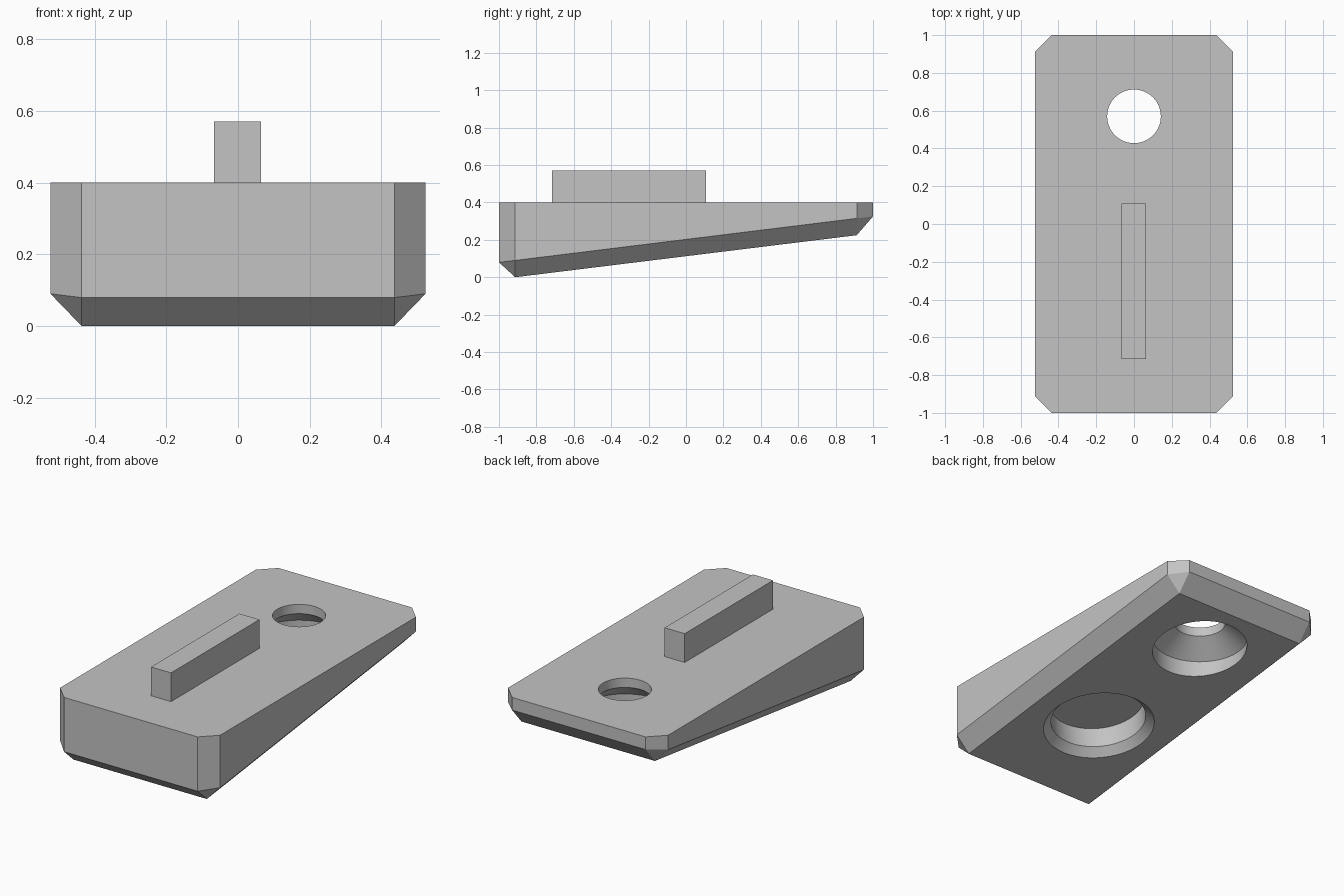
import bpy, bmesh, math
from mathutils import Matrix

if "Cube" in bpy.data.objects:
    bpy.data.objects.remove(bpy.data.objects["Cube"], do_unlink=True)

GREY = 0.55
mat = bpy.data.materials.new("plain_grey")
mat.use_nodes = True
mat.diffuse_color = (GREY, GREY, GREY, 1)
mat.node_tree.nodes["Principled BSDF"].inputs["Base Color"].default_value = (GREY, GREY, GREY, 1)

HALF_X, HALF_Y, TOP, CUT = 0.523, 1.0, 0.4, 0.087
SLOPE = 0.123


def loft(name, rings, matrix=Matrix()):
    """Skin a stack of equal-length rings and cap both ends."""
    bm = bmesh.new()
    loops = [[bm.verts.new(p) for p in ring] for ring in rings]
    for low, high in zip(loops, loops[1:]):
        for i in range(len(low)):
            j = (i + 1) % len(low)
            bm.faces.new((low[i], low[j], high[j], high[i]))
    bm.faces.new(loops[0][::-1])
    bm.faces.new(loops[-1])
    bmesh.ops.remove_doubles(bm, verts=bm.verts[:], dist=0.0001)
    bmesh.ops.recalc_face_normals(bm, faces=bm.faces[:])
    mesh = bpy.data.meshes.new(name)
    bm.to_mesh(mesh)
    bm.free()
    mesh.materials.append(mat)
    obj = bpy.data.objects.new(name, mesh)
    obj.matrix_world = matrix
    bpy.context.collection.objects.link(obj)
    return obj


def lathe(name, profile, matrix, sides=64):
    """Round cutter from (radius, height) pairs."""
    angles = [math.tau * i / sides for i in range(sides)]
    return loft(name, [[(r * math.cos(a), r * math.sin(a), z) for a in angles]
                       for r, z in profile], matrix)


def underside(y):
    return SLOPE * (y + HALF_Y - CUT)


# Wedge body: clipped rectangle, narrowed to a plain rectangle underneath
ix, iy = HALF_X - CUT, HALF_Y - CUT
outline = [(HALF_X, -iy), (HALF_X, iy), (ix, HALF_Y), (-ix, HALF_Y),
           (-HALF_X, iy), (-HALF_X, -iy), (-ix, -HALF_Y), (ix, -HALF_Y)]
base_ring = []
for x, y in outline:
    bx, by = math.copysign(ix, x), math.copysign(iy, y)
    base_ring.append((bx, by, underside(by)))
body = loft("wedge_body", [
    base_ring,
    [(x, y, underside(y) + 0.09) for x, y in outline],
    [(x, y, TOP) for x, y in outline]])

# Countersunk through hole, and chamfered blind pocket square to the underside
screw_hole = lathe("screw_hole_cutter",
                   [(0.263, -0.1), (0.263, 0.25), (0.142, 0.345), (0.142, 0.5)],
                   Matrix.Translation((0, 0.57, 0)))
POCKET_Y = -0.304
pocket = lathe("pocket_cutter",
               [(0.35, -0.04), (0.265, 0.045), (0.265, 0.168)],
               Matrix.Translation((0, POCKET_Y, underside(POCKET_Y)))
               @ Matrix.Rotation(math.atan(SLOPE), 4, "X"))

bpy.context.view_layer.update()
bpy.ops.object.select_all(action="DESELECT")
body.select_set(True)
bpy.context.view_layer.objects.active = body
for cutter in (screw_hole, pocket):
    mod = body.modifiers.new(cutter.name, "BOOLEAN")
    mod.operation = "DIFFERENCE"
    mod.solver = "EXACT"
    mod.object = cutter
    bpy.ops.object.modifier_apply(modifier=mod.name)
    bpy.data.objects.remove(cutter, do_unlink=True)
bpy.ops.object.shade_smooth_by_angle(angle=math.radians(20))

# Raised locating rib on top
rib_plan = [(-0.067, -0.716), (0.064, -0.716), (0.064, 0.108), (-0.067, 0.108)]
loft("locating_rib", [[(x, y, z) for x, y in rib_plan] for z in (TOP - 0.005, 0.57)])
